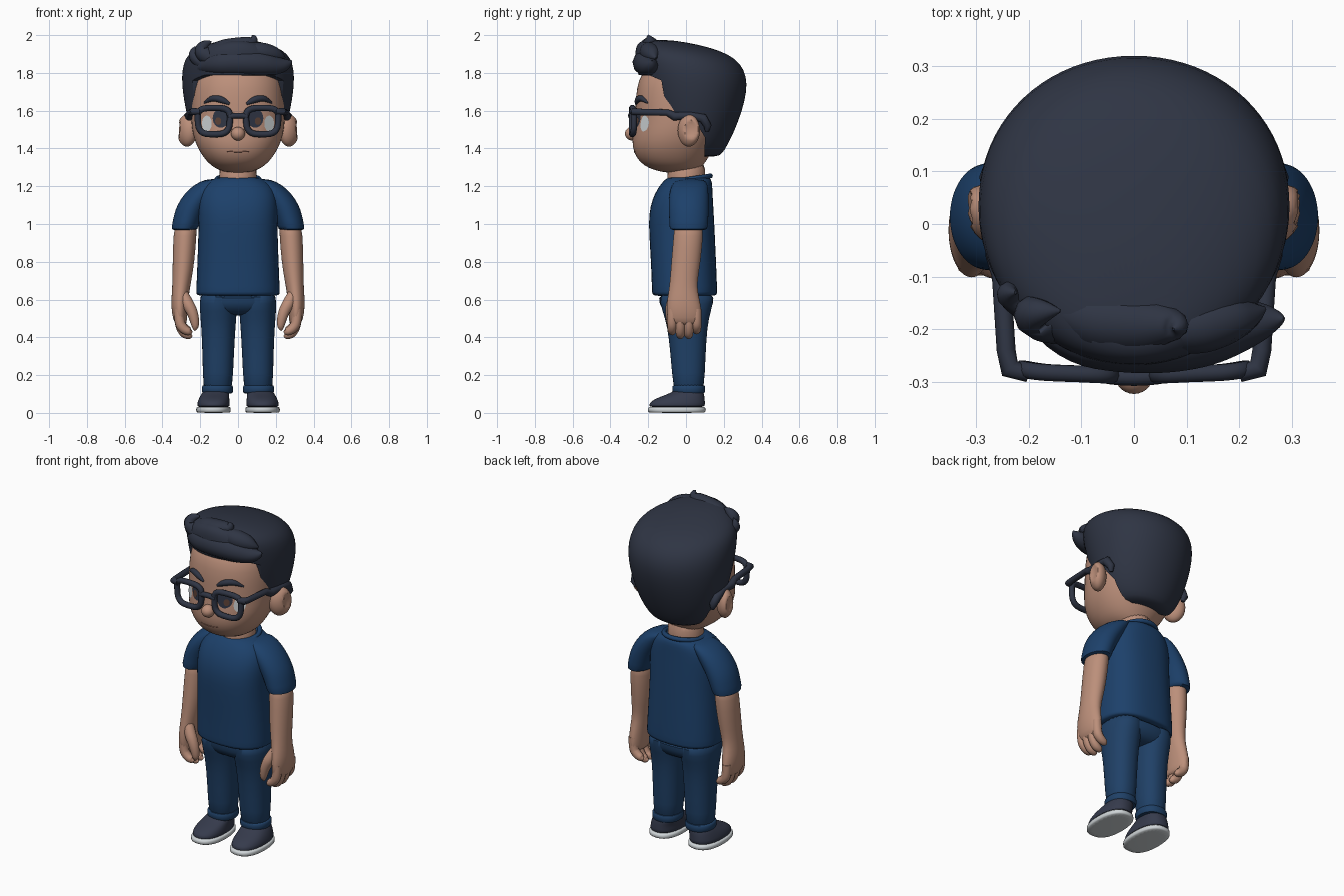
import bpy, bmesh, math
from mathutils import Vector
from mathutils.bvhtree import BVHTree


def material(name, r, g, b):
    m = bpy.data.materials.new(name)
    m.diffuse_color = (r, g, b, 1)
    return m


SKIN = material("skin", 0.50, 0.275, 0.195)
DARK = material("dark_hair", 0.028, 0.035, 0.057)
SHIRT = material("shirt_blue", 0.012, 0.052, 0.145)
PANTS = material("trouser_blue", 0.014, 0.052, 0.135)
SHOE = material("shoe_grey", 0.036, 0.043, 0.072)
WHITE = material("white", 0.62, 0.66, 0.68)
LIP = material("lip_brown", 0.30, 0.14, 0.10)
IRIS = material("iris_brown", 0.10, 0.05, 0.035)


def finish(name, bm, mat, sub=0):
    me = bpy.data.meshes.new(name)
    bmesh.ops.recalc_face_normals(bm, faces=bm.faces)
    bm.to_mesh(me)
    bm.free()
    ob = bpy.data.objects.new(name, me)
    me.materials.append(mat)
    bpy.context.collection.objects.link(ob)
    if sub:
        ob.modifiers.new("smooth", 'SUBSURF').levels = sub
        bake(ob)
    return ob


def bake(ob):
    bpy.ops.object.select_all(action='DESELECT')
    ob.select_set(True)
    bpy.context.view_layer.objects.active = ob
    bpy.ops.object.convert(target='MESH')


def spow(v, e):
    return math.copysign(abs(v) ** e, v)


def loft(name, rings, mat, n=2.0, sides=28, sub=1):
    """Horizontal rings: (z, centre x, half width, front y, back y)."""
    bm, loops = bmesh.new(), []
    for z, cx, rx, y0, y1 in rings:
        pts = [2 * math.pi * i / sides for i in range(sides)]
        loops.append([bm.verts.new((cx + rx * spow(math.cos(a), 2 / n),
                                    (y0 + y1) / 2 + (y1 - y0) / 2 * spow(math.sin(a), 2 / n), z)) for a in pts])
    for a, b in zip(loops, loops[1:]):
        for i in range(sides):
            j = (i + 1) % sides
            bm.faces.new((a[i], a[j], b[j], b[i]))
    bm.faces.new(loops[0][::-1])
    bm.faces.new(loops[-1])
    return finish(name, bm, mat, sub)


def tube(name, pts, mat, cyclic=False, smooth=True):
    """Round tube through (x, y, z, radius) points."""
    cu = bpy.data.curves.new(name, 'CURVE')
    cu.dimensions, cu.bevel_depth, cu.bevel_resolution = '3D', 1.0, 3
    cu.use_fill_caps = True
    sp = cu.splines.new('NURBS' if smooth else 'POLY')
    sp.points.add(len(pts) - 1)
    for p, (x, y, z, r) in zip(sp.points, pts):
        p.co, p.radius = (x, y, z, 1), r
    sp.use_cyclic_u = cyclic
    if smooth:
        sp.order_u, sp.use_endpoint_u, sp.resolution_u = 3, not cyclic, 6
    cu.materials.append(mat)
    ob = bpy.data.objects.new(name, cu)
    bpy.context.collection.objects.link(ob)
    bake(ob)
    return ob


def ball(name, loc, size, mat):
    bm = bmesh.new()
    bmesh.ops.create_uvsphere(bm, u_segments=28, v_segments=18, radius=1)
    for v in bm.verts:
        v.co = Vector(v.co[i] * size[i] + loc[i] for i in range(3))
    return finish(name, bm, mat)


# Head, neck and nose
head = loft("head", [(1.27, 0, .05, -.10, .05), (1.285, 0, .10, -.17, .07), (1.31, 0, .145, -.225, .09),
                     (1.35, 0, .182, -.264, .12), (1.41, 0, .22, -.287, .15), (1.48, 0, .242, -.284, .18),
                     (1.55, 0, .25, -.268, .2), (1.63, 0, .25, -.27, .2), (1.72, 0, .245, -.262, .2),
                     (1.80, 0, .23, -.24, .2), (1.87, 0, .15, -.15, .12)], SKIN, 2.15)
loft("neck", [(1.15, 0, .105, -.10, .10), (1.22, 0, .10, -.10, .10), (1.36, 0, .10, -.10, .11)], SKIN)
ball("nose", (0, -.285, 1.478), (.037, .038, .036), SKIN)

# Hair cap, with the face opening cut out
hair = loft("hair_cap", [(1.355, 0, .14, -.05, .165), (1.37, 0, .17, -.08, .19), (1.42, 0, .215, -.12, .222),
                         (1.5, 0, .25, -.16, .26), (1.6, 0, .277, -.2, .298), (1.7, 0, .294, -.23, .322),
                         (1.78, 0, .299, -.25, .322), (1.85, 0, .29, -.268, .29), (1.9, 0, .265, -.27, .225),
                         (1.937, 0, .205, -.265, .12), (1.962, 0, .13, -.25, -.0), (1.975, 0, .06, -.22, -.09)],
            DARK, 2.05, 40)
bm = bmesh.new()
outline = [(-.6, 1.79), (-.2, 1.79), (-.13, 1.76), (-.105, 1.62), (-.06, 1.54),
           (.05, 1.54), (.10, 1.46), (.095, 1.2), (-.6, 1.2)]
face = bm.faces.new([bm.verts.new((-.5, y, z)) for y, z in outline])
ext = bmesh.ops.extrude_face_region(bm, geom=[face])
bmesh.ops.translate(bm, vec=(1, 0, 0), verts=[g for g in ext['geom'] if isinstance(g, bmesh.types.BMVert)])
cutter = finish("hair_cutter", bm, DARK)
cutter.hide_render = True
cut = hair.modifiers.new("cut", 'BOOLEAN')
cut.object, cut.operation, cut.solver = cutter, 'DIFFERENCE', 'EXACT'
bake(hair)
bpy.data.objects.remove(cutter)

# Swept hair locks
tube("fringe_lock", [(-.2, -.15, 1.83, .03), (-.13, -.2, 1.85, .065), (0, -.215, 1.855, .072),
                     (.12, -.21, 1.85, .068), (.21, -.19, 1.835, .05), (.27, -.18, 1.85, .025),
                     (.285, -.18, 1.865, .003)], DARK)
tube("crown_lock", [(-.17, -.14, 1.9, .03), (-.1, -.18, 1.915, .06), (0, -.19, 1.93, .06),
                    (.06, -.19, 1.955, .042), (.09, -.195, 1.985, .02), (.075, -.2, 2.0, .003)], DARK)
tube("side_lock", [(-.1, -.19, 1.86, .04), (-.17, -.18, 1.89, .05), (-.2, -.17, 1.925, .036),
                   (-.165, -.165, 1.96, .02), (-.14, -.165, 1.965, .003)], DARK)
tube("small_lock", [(-.16, -.17, 1.84, .04), (-.22, -.14, 1.87, .036), (-.245, -.13, 1.91, .022),
                    (-.225, -.13, 1.94, .003)], DARK)
tube("upper_lock", [(.02, -.2, 1.93, .03), (.1, -.2, 1.915, .055), (.18, -.18, 1.9, .05),
                    (.23, -.17, 1.885, .025), (.25, -.16, 1.88, .003)], DARK)

# Face details follow the head surface
surface = BVHTree.FromObject(head, bpy.context.evaluated_depsgraph_get())


def face_y(x, z):
    hit = surface.ray_cast(Vector((x, -1, z)), Vector((0, 1, 0)))[0]
    return hit.y if hit else -.1


def patch(name, cx, cz, rx, rz, mat, lift):
    bm = bmesh.new()
    bmesh.ops.create_circle(bm, cap_ends=True, segments=24, radius=1)
    bmesh.ops.inset_region(bm, faces=bm.faces[:], thickness=.5)
    for v in bm.verts:
        x, z = cx + rx * v.co.x, cz + rz * v.co.y
        v.co = (x, face_y(x, z) - lift, z)
    return finish(name, bm, mat)


tube("mouth", [(x, face_y(x, 1.385) + .001, 1.382 + x * x, .003) for x in (-.06, -.03, 0, .03, .06)], LIP)

for s in (1, -1):
    patch("eye_white", s * .165, 1.532, .026, .042, WHITE, .003)
    patch("eye_iris", s * .092, 1.56, .042, .05, DARK, .004)
    patch("eye_glint", s * .105, 1.545, .016, .02, IRIS, .007)
    tube("eyebrow", [(s * x, face_y(s * x, z) - .001, z, r) for x, z, r in
                     ((.045, 1.635, .006), (.075, 1.655, .019), (.12, 1.667, .018), (.15, 1.66, .014), (.18, 1.64, .004))], DARK)

    # Ear with a hollow
    ear = ball("ear", (s * .27, .015, 1.495), (.054, .056, .085), SKIN)
    for v in ear.data.vertices:
        d = math.hypot(v.co.y - .012, (v.co.z - 1.5) * .7)
        if s * v.co.x > .27 and d < .034:
            v.co.x -= s * .024 * (1 - d / .034) ** .5
        v.co.y += (abs(v.co.x) - .27) * .35

    # Glasses: rim and temple
    rim = [2 * math.pi * i / 28 for i in range(28)]
    tube("glasses_rim", [(s * (.128 + .085 * spow(math.cos(a), .6) + .008 * math.sin(a) * math.cos(a)),
                          -.287 + .012 * abs(math.cos(a / 2)) ** 4, 1.545 + .07 * spow(math.sin(a), .6), .0165)
                         for a in rim], DARK, True)
    tube("glasses_temple", [(s * x, y, z, r) for x, y, z, r in
                            ((.2, -.285, 1.595, .016), (.236, -.275, 1.595, .02), (.243, -.24, 1.593, .018),
                             (.252, -.1, 1.59, .018), (.258, -.06, 1.57, .024), (.265, .03, 1.575, .018),
                             (.268, .09, 1.56, .026), (.262, .115, 1.52, .022), (.255, .11, 1.49, .01))], DARK, smooth=False)

    # Sleeve, arm and palm
    loft("sleeve", [(.965, s * .283, .068, -.085, .112), (.98, s * .283, .07, -.088, .115),
                    (1.05, s * .262, .077, -.09, .12), (1.1, s * .24, .083, -.092, .12),
                    (1.16, s * .2, .085, -.09, .12), (1.21, s * .16, .072, -.075, .115),
                    (1.24, s * .12, .045, -.05, .1)], SHIRT)
    loft("arm", [(1.02, s * .272, .055, -.06, .09), (.95, s * .281, .062, -.065, .092),
                 (.8, s * .288, .058, -.078, .078), (.7, s * .297, .05, -.085, .06),
                 (.64, s * .304, .046, -.092, .062), (.57, s * .31, .045, -.105, .08),
                 (.5, s * .308, .038, -.10, .085), (.46, s * .3, .028, -.085, .075)], SKIN)
    # Fingers and thumb
    for y, tip in ((-.073, .415), (-.03, .395), (.014, .395), (.056, .42)):
        tube("finger", [(s * .312, y, .55, .026), (s * .312, y, .48, .027), (s * .29, y, tip + .03, .026),
                        (s * .262, y, tip + .015, .022), (s * .25, y, tip + .012, .014), (s * .242, y, tip + .014, .003)], SKIN)
    tube("thumb", [(s * .3, -.05, .64, .03), (s * .27, -.072, .585, .034), (s * .24, -.08, .53, .03),
                   (s * .226, -.08, .47, .023), (s * .228, -.08, .445, .014), (s * .23, -.08, .435, .003)], SKIN)

    # Trouser leg and cuff
    loft("trouser_leg", [(.09, s * .108, .075, -.062, .092), (.2, s * .106, .08, -.074, .1),
                         (.4, s * .104, .087, -.09, .108), (.5, s * .104, .095, -.11, .12),
                         (.58, s * .104, .1, -.14, .145), (.65, s * .1, .1, -.14, .15)], PANTS, 2.2)
    loft("trouser_cuff", [(.1, s * .109, .078, -.066, .097), (.108, s * .109, .083, -.072, .102),
                          (.142, s * .109, .084, -.074, .103), (.15, s * .108, .078, -.068, .098)], PANTS, 2.2)

    # Shoe and sole
    loft("shoe_sole", [(0, s * .13, .088, -.198, .1), (.005, s * .13, .092, -.203, .106),
                       (.028, s * .13, .092, -.204, .106), (.034, s * .13, .088, -.199, .1)], WHITE, 2.4)
    loft("shoe", [(.025, s * .13, .086, -.197, .1), (.045, s * .13, .087, -.198, .102),
                  (.068, s * .128, .083, -.178, .1), (.088, s * .124, .077, -.13, .098),
                  (.105, s * .118, .073, -.08, .095), (.13, s * .112, .06, -.05, .085)], SHOE, 2.3)

# Glasses bridge
tube("glasses_bridge", [(-.05, -.288, 1.568, .016), (0, -.296, 1.58, .015), (.05, -.288, 1.568, .016)], DARK)

# Trouser seat
loft("trouser_seat", [(.515, 0, .12, -.07, .08), (.535, 0, .19, -.115, .12), (.58, 0, .203, -.145, .148),
                      (.64, 0, .205, -.15, .152)], PANTS, 2.5)

# Shirt body and collar
loft("shirt_body", [(.617, 0, .212, -.17, .157), (.628, 0, .222, -.18, .165), (.65, 0, .222, -.181, .166),
                    (.8, 0, .216, -.186, .16), (.95, 0, .21, -.196, .153), (1.05, 0, .212, -.198, .148),
                    (1.13, 0, .212, -.18, .143), (1.19, 0, .195, -.15, .14), (1.225, 0, .16, -.122, .138),
                    (1.245, 0, .12, -.1, .128), (1.25, 0, .09, -.07, .1)], SHIRT, 2.5)
tube("shirt_collar", [(.112 * math.cos(a), .012 + .118 * math.sin(a), 1.237 + .018 * math.sin(a), .013)
                      for a in [math.pi * i / 12 for i in range(24)]], SHIRT, True)

# Smooth shading everywhere
bpy.ops.object.select_all(action='SELECT')
bpy.context.view_layer.objects.active = head
bpy.ops.object.shade_smooth_by_angle(angle=math.radians(50))
